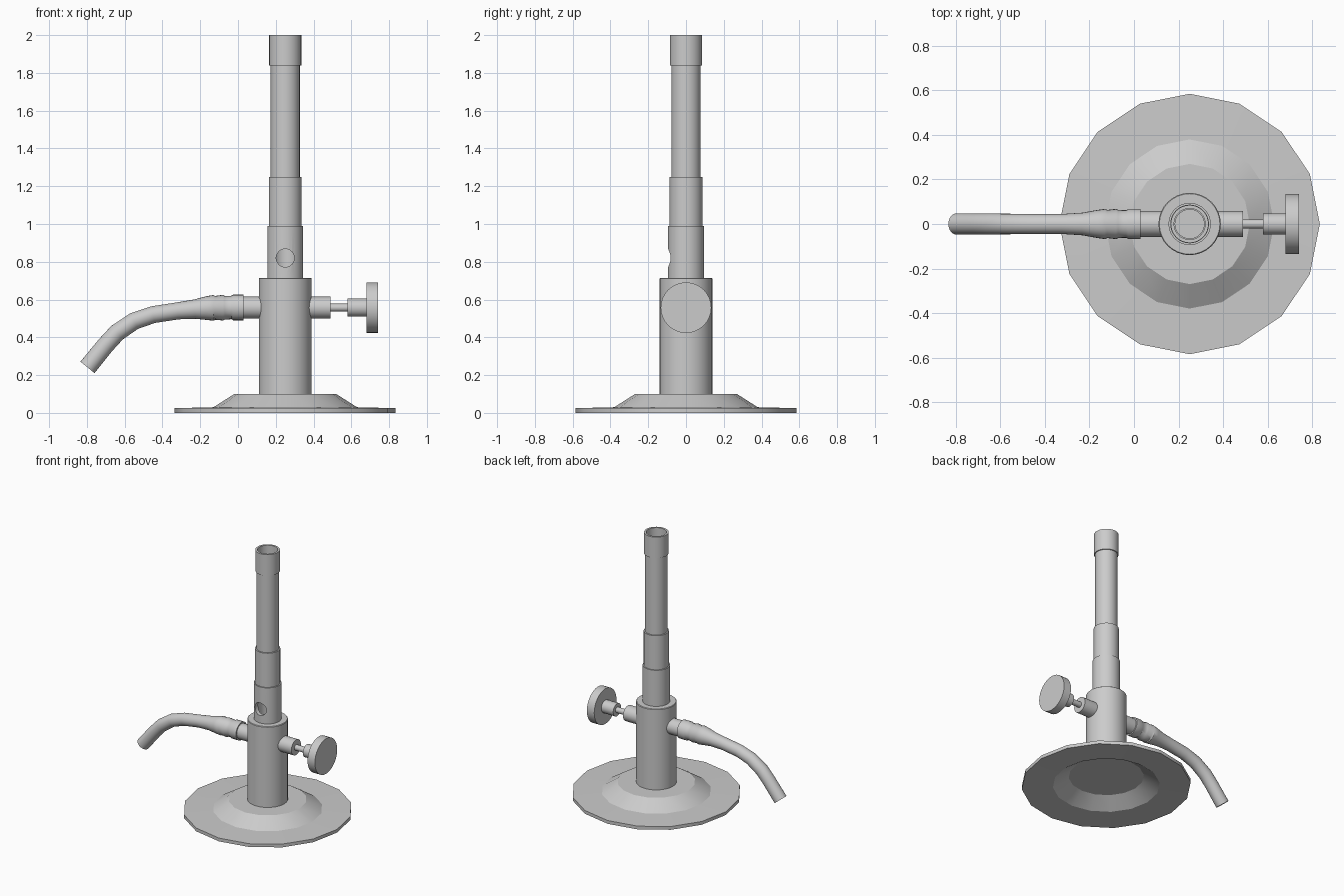
import bpy, bmesh
from math import sin, cos, pi
from mathutils import Vector, Matrix

if "Cube" in bpy.data.objects:
    bpy.data.objects.remove(bpy.data.objects["Cube"])

CX, VZ = 0.25, 0.557   # burner axis, height of side fittings


def finish(name, bm):
    bmesh.ops.recalc_face_normals(bm, faces=bm.faces)
    me = bpy.data.meshes.new(name)
    bm.to_mesh(me)
    bm.free()
    ob = bpy.data.objects.new(name, me)
    bpy.context.collection.objects.link(ob)
    return ob


def smooth(ob, angle=35):
    bpy.ops.object.select_all(action='DESELECT')
    ob.select_set(True)
    bpy.context.view_layer.objects.active = ob
    bpy.ops.object.shade_smooth_by_angle(angle=angle * pi / 180)


def skin(bm, rings, closed):
    n = len(rings[0])
    pairs = list(zip(rings, rings[1:])) + ([(rings[-1], rings[0])] if closed else [])
    for a, b in pairs:
        for i in range(n):
            j = (i + 1) % n
            bm.faces.new((a[i], a[j], b[j], b[i]))
    if not closed:
        bm.faces.new(rings[0])
        bm.faces.new(rings[-1])


def lathe(name, profile, matrix, n=32, closed=False):
    """Spin (radius, height) points round the local z axis."""
    bm = bmesh.new()
    rings = [[bm.verts.new(matrix @ Vector((r * cos(2 * pi * i / n), r * sin(2 * pi * i / n), z)))
              for i in range(n)] for r, z in profile]
    skin(bm, rings, closed)
    return finish(name, bm)


def tube(name, r, bore, z0, z1):
    return lathe(name, [(r, z0), (r, z1), (bore, z1), (bore, z0)], UP, closed=True)


UP = Matrix.Translation((CX, 0, 0))
SIDE = Matrix.Translation((0, 0, VZ)) @ Matrix.Rotation(pi / 2, 4, 'Y')

# Sixteen-sided dished foot, hollow underneath
smooth(lathe("base", [(0.27, 0.10), (0.38, 0.03), (0.585, 0.025), (0.585, 0.0),
                      (0.37, 0.005), (0.26, 0.075)], UP, n=16), 30)

# Thick lower column
smooth(lathe("column", [(0.14, 0.08), (0.14, 0.711), (0.136, 0.715)], UP), 30)

# Air collar with its round port
collar = tube("air_collar", 0.095, 0.066, 0.71, 0.99)
cutter = lathe("air_port_cutter", [(0.048, 0), (0.048, 0.2)],
               Matrix.Translation((CX, 0, 0.82)) @ Matrix.Rotation(pi / 2, 4, 'X'))
mod = collar.modifiers.new("port", 'BOOLEAN')
mod.operation, mod.solver, mod.object = 'DIFFERENCE', 'EXACT', cutter
bpy.context.view_layer.objects.active = collar
bpy.ops.object.modifier_apply(modifier=mod.name)
bpy.data.objects.remove(cutter)
smooth(collar)

# Barrel sleeve, barrel and tip
smooth(tube("barrel_sleeve", 0.087, 0.066, 0.98, 1.25))
smooth(tube("barrel", 0.077, 0.065, 1.24, 1.86))
smooth(tube("barrel_tip", 0.085, 0.070, 1.84, 2.0))

# Gas valve: boss, spindle, hub and hand wheel
smooth(lathe("valve", [(0.058, 0.36), (0.058, 0.49), (0.021, 0.49), (0.021, 0.58),
                       (0.048, 0.58), (0.048, 0.68), (0.134, 0.68), (0.134, 0.742)], SIDE))

# Gas inlet stub
smooth(lathe("gas_inlet", [(0.058, 0.02), (0.058, 0.14)], SIDE))

# Rubber hose: x, z, radius along its drooping path
path = [(0.03, 0.558, 0.068), (-0.025, 0.558, 0.068), (-0.035, 0.558, 0.062),
        (-0.07, 0.557, 0.063), (-0.08, 0.557, 0.068), (-0.12, 0.556, 0.063),
        (-0.13, 0.556, 0.068), (-0.17, 0.554, 0.062), (-0.23, 0.549, 0.051),
        (-0.32, 0.540, 0.045), (-0.45, 0.520, 0.045), (-0.55, 0.486, 0.046),
        (-0.64, 0.425, 0.047), (-0.70, 0.36, 0.047), (-0.797, 0.241, 0.048)]
bm = bmesh.new()
rings = []
for k, (x, z, r) in enumerate(path):
    a, b = path[max(k - 1, 0)], path[min(k + 1, len(path) - 1)]
    t = Vector((b[0] - a[0], 0, b[1] - a[1])).normalized()
    side = Vector((t.z, 0, -t.x))
    rings.append([bm.verts.new(Vector((x, 0, z)) + side * (r * cos(2 * pi * i / 24))
                               + Vector((0, r * sin(2 * pi * i / 24), 0))) for i in range(24)])
skin(bm, rings, False)
smooth(finish("gas_hose", bm))
